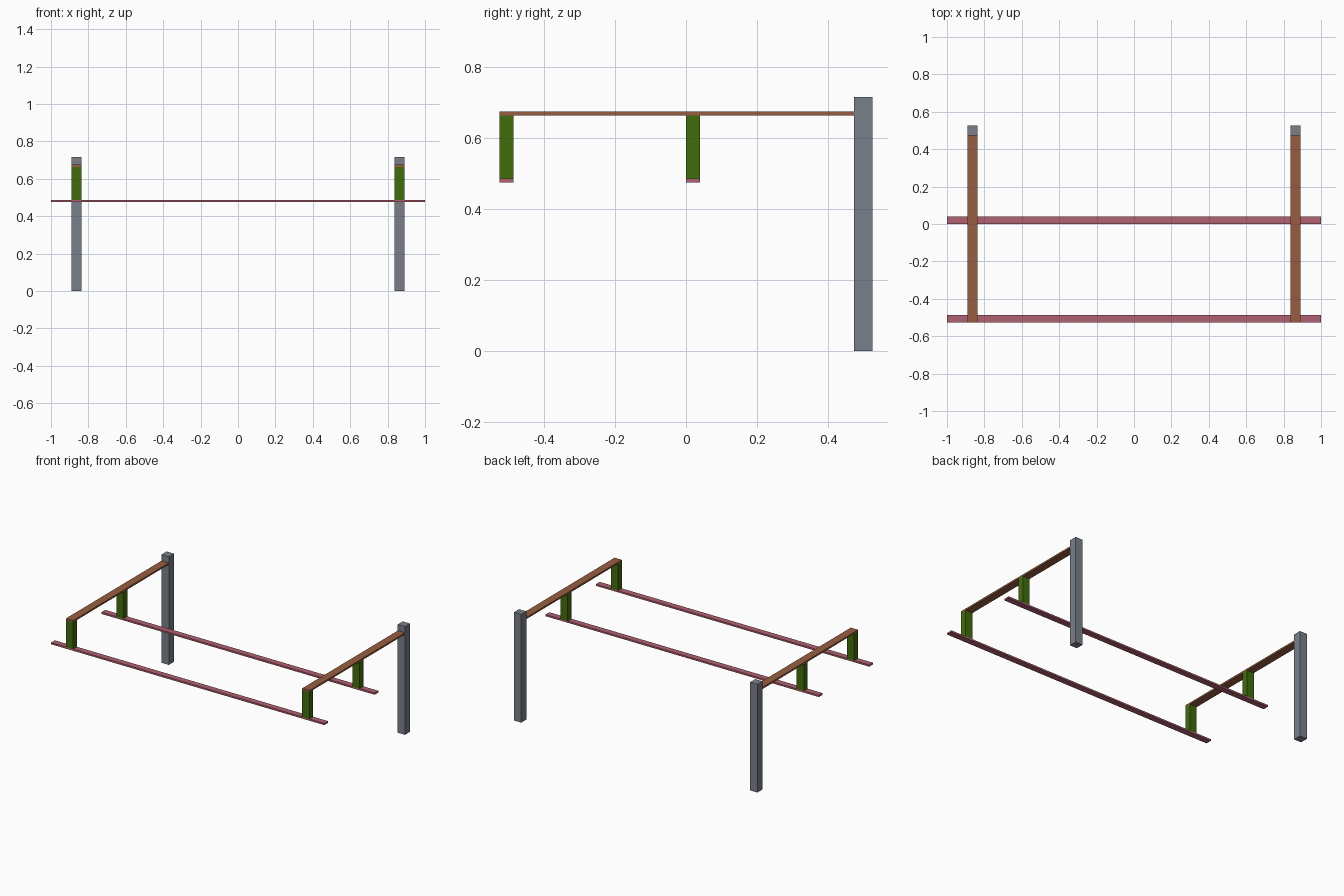
import bpy

cube = bpy.data.objects.get("Cube")
if cube:
    bpy.data.objects.remove(cube, do_unlink=True)


def material(name, rgb):
    m = bpy.data.materials.new(name)
    m.use_nodes = True
    m.diffuse_color = (*rgb, 1)
    bsdf = next(n for n in m.node_tree.nodes if n.type == 'BSDF_PRINCIPLED')
    bsdf.inputs["Base Color"].default_value = (*rgb, 1)
    return m


grey = material("slate grey", (0.195, 0.215, 0.255))
green = material("leaf green", (0.055, 0.15, 0.004))
brown = material("wood brown", (0.31, 0.11, 0.052))
pink = material("dusty pink", (0.44, 0.12, 0.165))


def box(name, x, y, z, mat):
    """Box spanning the (low, high) ranges x, y and z."""
    ranges = (x, y, z)
    bpy.ops.mesh.primitive_cube_add(size=1, location=[(a + b) / 2 for a, b in ranges])
    ob = bpy.context.object
    ob.name = name
    ob.scale = [b - a for a, b in ranges]
    bpy.ops.object.transform_apply(location=False, rotation=False, scale=True)
    ob.data.materials.append(mat)


RAIL_Z = (0.475, 0.486)
ARM_Z = (0.664, 0.675)
POST_Y = (0.473, 0.526)
ROWS = {"front": (-0.526, -0.486), "middle": (0.0, 0.04)}

# Post, arm and two hangers on each side
for side, x in (("left", (0.838, 0.891)), ("right", (-0.891, -0.838))):
    box(f"{side}_post", x, POST_Y, (0, 0.716), grey)
    box(f"{side}_arm", x, (-0.526, POST_Y[0]), ARM_Z, brown)
    for row, y in ROWS.items():
        box(f"{side}_{row}_hanger", x, y, (RAIL_Z[1], ARM_Z[0]), green)

# Long rails under the hangers
for row, y in ROWS.items():
    box(f"{row}_rail", (-1, 1), y, RAIL_Z, pink)
